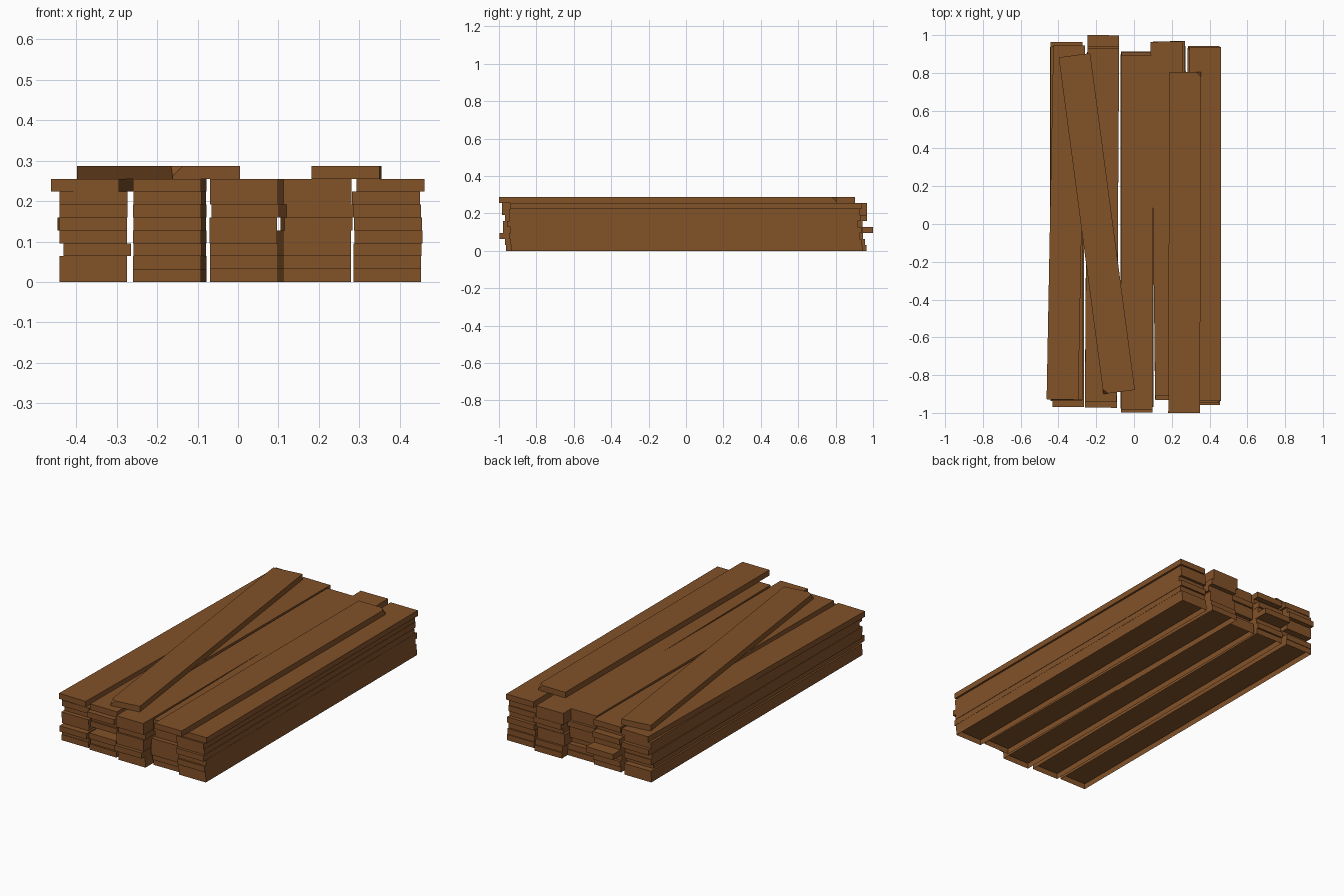
import bpy, bmesh
from mathutils import Matrix

if "Cube" in bpy.data.objects:
    bpy.data.objects.remove(bpy.data.objects["Cube"])

W, L, T = 0.168, 1.875, 0.0319   # plank width, length, thickness

wood = bpy.data.materials.new("brown_wood")
wood.diffuse_color = (0.225, 0.084, 0.022, 1)
wood.use_nodes = True
wood.node_tree.nodes["Principled BSDF"].inputs["Base Color"].default_value = wood.diffuse_color


def plank(name, x, y, z, length=L, angle=0.0, open_bottom=False, chip=None):
    """One flat board with its underside at height z; chip = clipped top corner."""
    bm = bmesh.new()
    bmesh.ops.create_cube(bm, size=1, matrix=Matrix.Diagonal((W, length, T, 1)))
    if open_bottom:
        bmesh.ops.delete(bm, geom=[f for f in bm.faces if f.normal.z < -0.5],
                         context='FACES_ONLY')
    if chip:
        corner = [v for v in bm.verts if v.co.z > 0 and
                  v.co.x * chip[0] > 0 and v.co.y * chip[1] > 0]
        bmesh.ops.bevel(bm, geom=corner, offset=0.026, segments=1,
                        affect='VERTICES')
    me = bpy.data.meshes.new(name)
    bm.to_mesh(me)
    bm.free()
    me.materials.append(wood)
    ob = bpy.data.objects.new(name, me)
    ob.location = (x, y, z + T / 2)
    ob.rotation_euler.z = angle
    bpy.context.collection.objects.link(ob)


# Five stacks: centre x, then per-layer (bottom to top) sideways, lengthwise
# shifts in hundredths and the twist in thousandths of a radian
stacks = [
    (-0.358, (0, 0, 1, 0, -0.2, 0.1, 0.1, -0.3),
     (0.2, 0.5, -3, 0.5, 0, 2.5, 0.5, 0.8), (0, 0, 0, 0, 2, 0, 0, -19)),
    (-0.169, (0, 0, 0, 0, 0, 0, 0, 0),
     (-1, 0, -1.5, 6.2, -0.5, 0.5, -3.5, -0.5), (-7, -7, -6, -7, -6, -7, -6, -7)),
    (0.015, (0, 0, 0, -0.2, -0.2, 0.3, 0, 0),
     (-2.5, -3, -6, -4, -4, -3, -4.5, -4.5), (0, 0, 0, 0, 0, 0, 0, 0)),
    (0.184, (0.4, 0.4, 0.2, 0.2, 1, 1.1, 0, 0),
     (2.8, 2, 0.8, 0.8, 0.5, 3, 2.8, 2.8), (8, 8, 10, 10, 5, 10, 13, 13)),
    (0.369, (0, 0, 0.1, 0.3, 0.2, -0.1, -0.3, 0.8),
     (0.5, 0, -1, 0, -2, -0.5, -1, 0), (0, 0, 0, 0, 0, 0, 0, 0)),
]
for s, (cx, xs, ys, rs) in enumerate(stacks):
    for i, (dx, dy, r) in enumerate(zip(xs, ys, rs)):
        plank(f"stack_{s + 1}_plank_{i + 1}", cx + dx / 100, dy / 100,
              i * T, angle=r / 1000, open_bottom=(i == 0))

# Two loose boards lying on top, each with one clipped corner
plank("loose_plank_straight", 0.268, -0.0975, 8 * T, length=1.805,
      angle=-0.003, chip=(1, 1))
plank("loose_plank_angled", -0.197, 0.002, 8 * T, length=1.798,
      angle=0.132, chip=(-1, -1))
